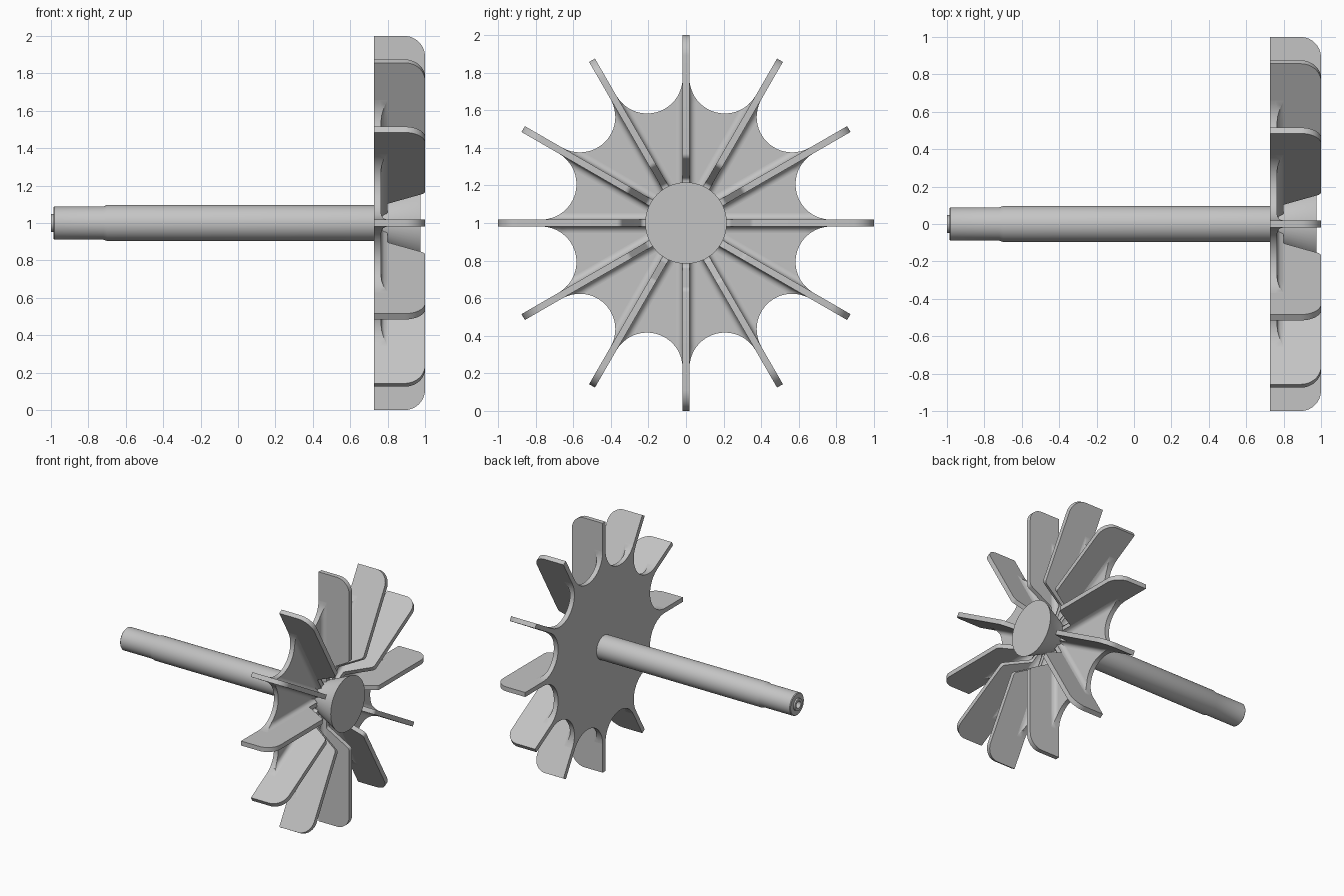
import bpy, bmesh, math
from mathutils import Matrix, Vector

cube = bpy.data.objects.get("Cube")
if cube:
    bpy.data.objects.remove(cube, do_unlink=True)

BLADES = 12
STEP = 2 * math.pi / BLADES
HALF = 0.018                   # half blade thickness
BACK, FACE = 0.727, 0.765      # disc back and front along the axis
VALLEY = 0.61                  # radius at the bottom of a scallop
FILLET = 0.035

# Scallop circle, tangent to the two blades beside it
s = math.sin(STEP / 2)
centre = (VALLEY - HALF) / (1 - s)
scallop = centre - VALLEY
tangent = centre * math.cos(STEP / 2)

metal = bpy.data.materials.new("plain grey metal")
metal.use_nodes = True
grey = (0.55, 0.55, 0.55, 1)
metal.diffuse_color = grey
metal.node_tree.nodes["Principled BSDF"].inputs["Base Color"].default_value = grey


def finish(bm, name, turn=0.0):
    bmesh.ops.remove_doubles(bm, verts=bm.verts, dist=0.00001)
    bmesh.ops.recalc_face_normals(bm, faces=bm.faces)
    bm.transform(Matrix.Translation((0, 0, 1)) @ Matrix.Rotation(turn, 4, 'X'))
    mesh = bpy.data.meshes.new(name)
    bm.to_mesh(mesh)
    bm.free()
    mesh.materials.append(metal)
    obj = bpy.data.objects.new(name, mesh)
    bpy.context.collection.objects.link(obj)
    bpy.ops.object.select_all(action='DESELECT')
    obj.select_set(True)
    bpy.context.view_layer.objects.active = obj
    bpy.ops.object.shade_smooth_by_angle(angle=math.radians(30))
    return obj


def revolve(name, profile):
    """Spin (x, radius) points about the long axis."""
    bm = bmesh.new()
    verts = [bm.verts.new((x, 0, r)) for x, r in profile]
    edges = [bm.edges.new(pair) for pair in zip(verts, verts[1:])]
    bmesh.ops.spin(bm, geom=verts + edges, cent=(0, 0, 0), axis=(1, 0, 0),
                   angle=2 * math.pi, steps=64, use_merge=True)
    return finish(bm, name)


def prism(name, points, depth, turn=0.0):
    """Extrude a closed outline by a vector."""
    bm = bmesh.new()
    face = bm.faces.new([bm.verts.new(p) for p in points])
    new = bmesh.ops.extrude_face_region(bm, geom=[face])["geom"]
    bmesh.ops.translate(bm, vec=depth,
                        verts=[v for v in new if isinstance(v, bmesh.types.BMVert)])
    return finish(bm, name, turn)


def arc(cx, cr, radius, start, end, n=10):
    for i in range(n + 1):
        a = math.radians(start + (end - start) * i / n)
        yield cx + radius * math.cos(a), cr + radius * math.sin(a)


# Shaft with a stepped end and a bored tip
revolve("shaft", [(-0.9, 0), (-0.9, 0.028), (-1, 0.028), (-1, 0.048), (-0.987, 0.048),
                  (-0.987, 0.084), (-0.982, 0.089), (-0.72, 0.089), (-0.7, 0.096),
                  (0.74, 0.096)])

# Hub that flares toward its flat end
revolve("hub", [(0.74, 0), (0.74, 0.13), (0.79, 0.135), (0.975, 0.217), (0.975, 0)])

# Scalloped disc
outline = []
for k in range(BLADES):
    mid = (k + 0.5) * STEP
    c = Vector((math.sin(mid), math.cos(mid))) * centre
    sweep = math.pi / 2 - STEP / 2
    for i in range(25):
        a = mid + math.pi - sweep + 2 * sweep * i / 24
        # the arc runs from the near blade to the far blade
        a = 2 * (mid + math.pi) - a
        outline.append((BACK, c.x + scallop * math.sin(a), c.y + scallop * math.cos(a)))
prism("scalloped_disc", outline, (FACE - BACK, 0, 0))

# Blade side profile: low rib at the hub, slanted inner edge, rounded tip
profile = [(BACK, 0.06), (0.795, 0.06), (0.795, 0.22)]
profile += arc(0.82, 0.22, 0.025, 180, 120, 5)
profile += arc(0.965, 0.37, 0.035, 300, 360, 6)
profile += arc(0.89, 0.89, 0.11, 0, 90, 14)
profile += [(BACK, 1.0)]


def fillet(name, side, turn):
    """Concave strip where a blade meets the disc, trimmed by the scallop."""
    bm = bmesh.new()
    rows = []
    for i in range(25):
        r = 0.1 + (tangent - 0.1) * i / 24
        reach = min(abs(r - tangent), scallop)
        width = min(FILLET, scallop - math.sqrt(scallop ** 2 - reach ** 2))
        row = [(FACE - 0.01, 0)]
        for j in range(7):
            u = width * j / 6
            row.append((FACE + FILLET - math.sqrt(FILLET ** 2 - (FILLET - u) ** 2), u))
        row.append((FACE - 0.01, width))
        rows.append([bm.verts.new((x, side * (HALF + u), r)) for x, u in row])
    for a, b in zip(rows, rows[1:]):
        for j in range(len(a) - 1):
            bm.faces.new((a[j], a[j + 1], b[j + 1], b[j]))
    finish(bm, name, turn)


for k in range(BLADES):
    turn = k * STEP
    prism(f"blade_{k + 1}", [(x, -HALF, r) for x, r in profile], (0, 2 * HALF, 0), turn)
    for side, label in ((-1, "a"), (1, "b")):
        fillet(f"blade_fillet_{k + 1}{label}", side, turn)
